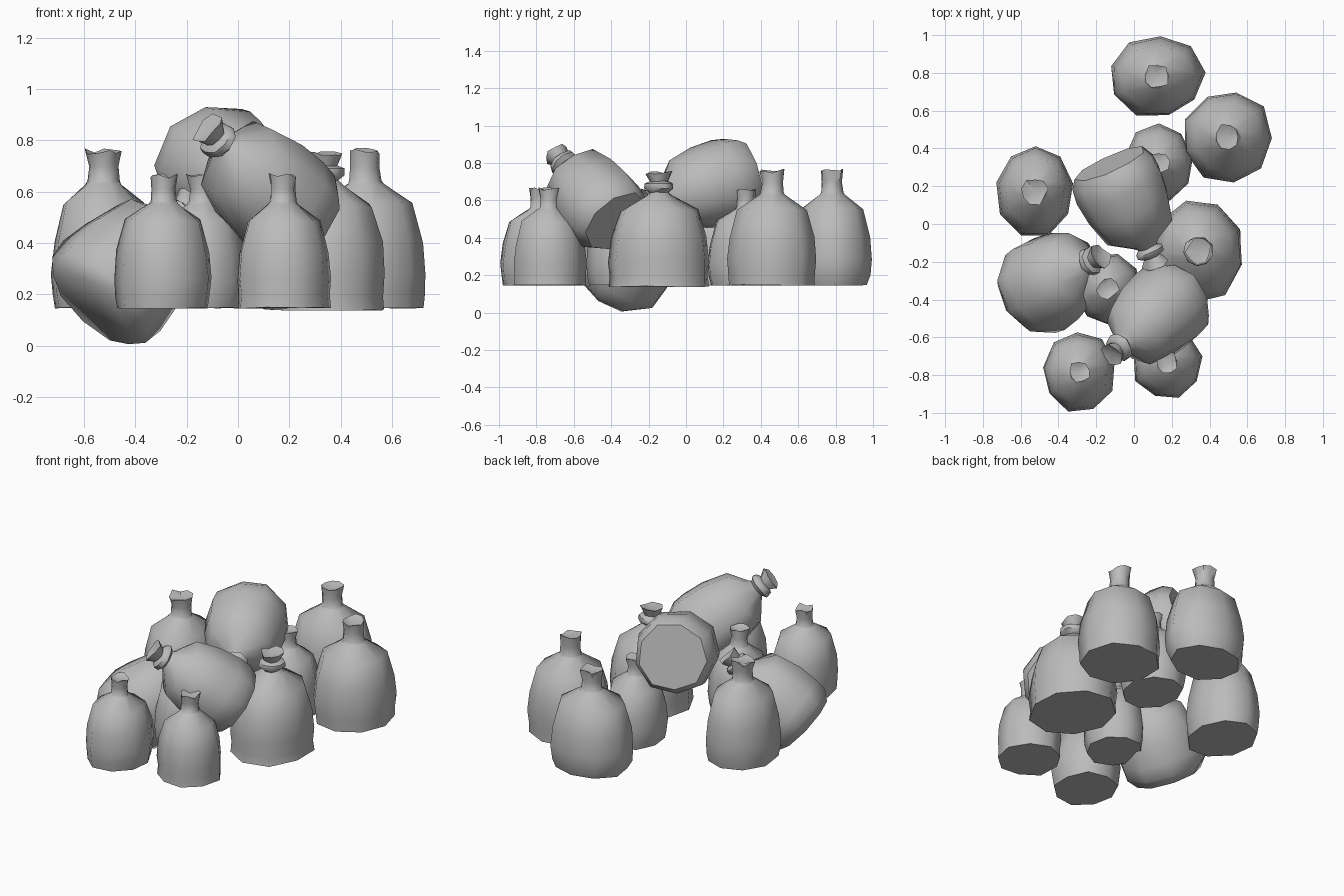
import bpy, bmesh, math, random
from mathutils import Vector

cube = bpy.data.objects.get("Cube")
if cube:
    bpy.data.objects.remove(cube, do_unlink=True)

grey = bpy.data.materials.new("sack grey")
grey.use_nodes = True
grey.diffuse_color = (0.5, 0.5, 0.5, 1)
grey.node_tree.nodes["Principled BSDF"].inputs["Base Color"].default_value = grey.diffuse_color

SIDES = 9
# Body rings: (share of widest radius, share of full height)
BODY = [(0.96, 0.09), (0.99, 0.22), (0.94, 0.42), (0.77, 0.655)]
# Neck rings: (radius as share of full height, share of full height)
PLAIN_NECK = [(0.115, 0.78), (0.1, 0.8), (0.092, 0.89), (0.106, 0.985)]
KNOT_NECK = [(0.115, 0.78), (0.085, 0.81), (0.125, 0.845), (0.12, 0.885),
             (0.075, 0.905), (0.11, 0.985)]


def sack(name, foot, rx, ry, height, base=0.9, up=(0, 0, 1), knot=False, seed=0):
    """A lumpy tied sack standing on the point foot and pointing along up."""
    rng = random.Random(seed)
    bm = bmesh.new()
    phase = rng.uniform(0, math.tau / SIDES)
    lumps = [rng.uniform(0.97, 1.05) for _ in range(SIDES)]

    def ring(a, b, z, wobble, rise):
        verts = []
        for i in range(SIDES):
            t = phase + math.tau * i / SIDES
            k = lumps[i] * rng.uniform(1 - wobble, 1 + wobble)
            verts.append(bm.verts.new((a * k * math.cos(t), b * k * math.sin(t),
                                       z + rng.uniform(-rise, rise))))
        return verts

    # Flat base and bulging body
    rings = [ring(rx * base, ry * base, 0, 0.015, 0.003)]
    for r, h in BODY:
        rings.append(ring(rx * r, ry * r, h * height, 0.015, 0.008))
    # Gathered neck, ending in a crumpled flare
    neck = KNOT_NECK if knot else PLAIN_NECK
    for r, h in neck:
        last = h > 0.95
        rings.append(ring(r * height, r * height, h * height,
                          0.16 if last else 0.05, 0.012 if last else 0.003))
    bm.faces.new(list(reversed(rings[0])))
    for low, high in zip(rings, rings[1:]):
        for i in range(SIDES):
            j = (i + 1) % SIDES
            bm.faces.new((low[i], low[j], high[j], high[i]))
    # Sunken mouth
    dip = bm.verts.new((0, 0, height * 0.95))
    for i in range(SIDES):
        bm.faces.new((rings[-1][i], rings[-1][(i + 1) % SIDES], dip))
    mesh = bpy.data.meshes.new(name)
    bm.to_mesh(mesh)
    bm.free()
    mesh.materials.append(grey)
    obj = bpy.data.objects.new(name, mesh)
    bpy.context.collection.objects.link(obj)
    obj.location = foot
    if up != (0, 0, 1):
        obj.rotation_euler = Vector(up).to_track_quat('Z', 'Y').to_euler()
    bpy.ops.object.select_all(action='DESELECT')
    obj.select_set(True)
    bpy.context.view_layer.objects.active = obj
    bpy.ops.object.shade_smooth_by_angle(angle=math.radians(55))


# Standing sacks
Z = 0.147
sack("sack_back", (0.12, 0.78, Z), 0.25, 0.22, 0.62, 0.86, seed=1)
sack("sack_back_left", (0.495, 0.462, Z), 0.235, 0.248, 0.62, 0.95, seed=2)
sack("sack_small_back", (0.13, 0.32, Z), 0.185, 0.21, 0.52, seed=3)
sack("sack_right", (-0.523, 0.175, Z), 0.208, 0.245, 0.62, 0.92, seed=4)
sack("sack_left", (0.34, -0.145, Z - 0.007), 0.24, 0.27, 0.62, 0.98, knot=True, seed=5)
sack("sack_small_middle", (-0.14, -0.34, Z), 0.175, 0.19, 0.52, seed=6)
sack("sack_front_right", (-0.29, -0.785, Z), 0.197, 0.216, 0.52, 0.92, seed=7)
sack("sack_front_left", (0.175, -0.732, Z), 0.185, 0.197, 0.52, 0.98, seed=8)

# Tumbled sacks lying on and against the others
sack("sack_top_front", (0.25, -0.37, 0.485), 0.238, 0.23, 0.62, 0.82,
     up=(-0.38, -0.33, 0.365), knot=True, seed=9)
sack("sack_top_back", (-0.125, 0.32, 0.725), 0.243, 0.243, 0.61, 0.82,
     up=(0.235, -0.52, -0.13), knot=True, seed=10)
sack("sack_leaning", (-0.565, -0.37, 0.15), 0.255, 0.255, 0.61, 0.78,
     up=(0.39, 0.2, 0.42), knot=True, seed=11)
